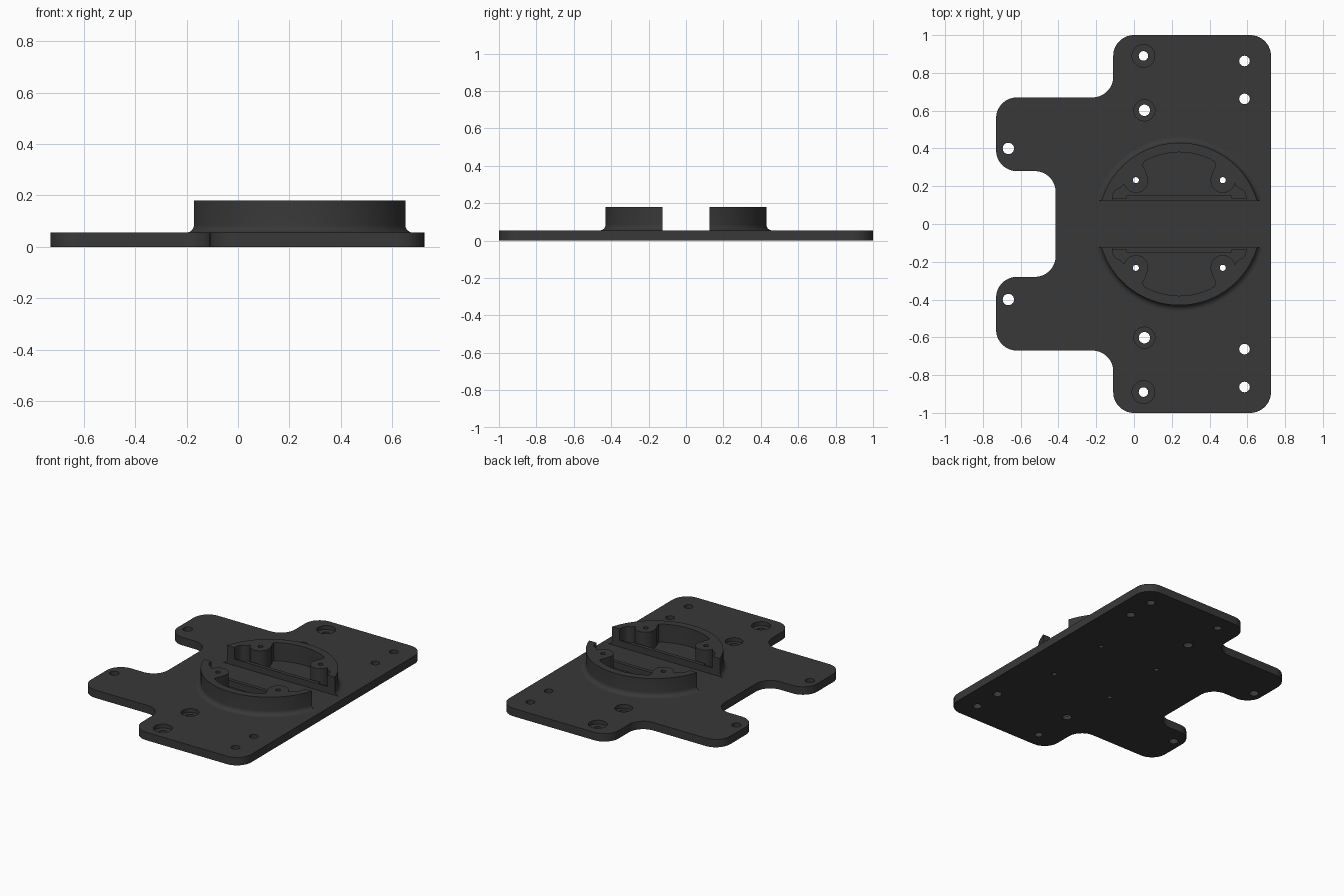
import bpy, bmesh
from math import sin, cos, pi, atan2
from mathutils import Vector

if "Cube" in bpy.data.objects:
    bpy.data.objects.remove(bpy.data.objects["Cube"])

CX, T, TOP = 0.24, 0.055, 0.18   # ring centre, plate thickness, ring height
mat = bpy.data.materials.new("dark_grey")
mat.diffuse_color = (0.04, 0.04, 0.04, 1)
mat.use_nodes = True
mat.node_tree.nodes["Principled BSDF"].inputs["Base Color"].default_value = mat.diffuse_color


def rounded(points, seg=14):
    """Closed outline from (x, y, corner radius)."""
    out, n = [], len(points)
    for i, (x, y, r) in enumerate(points):
        p = Vector((x, y))
        if r == 0:
            out.append(p)
            continue
        a = (Vector(points[i - 1][:2]) - p).normalized()
        b = (Vector(points[(i + 1) % n][:2]) - p).normalized()
        half = a.angle(b) / 2
        c = p + (a + b).normalized() * (r / sin(half))
        t0 = p + a * (r * cos(half) / sin(half)) - c
        t1 = p + b * (r * cos(half) / sin(half)) - c
        s, d = atan2(t0.y, t0.x), atan2(t1.y, t1.x) - atan2(t0.y, t0.x)
        d = (d + pi) % (2 * pi) - pi
        out += [c + r * Vector((cos(s + d * k / seg), sin(s + d * k / seg))) for k in range(seg + 1)]
    return out


def circle(x, y, r, n=40):
    return [Vector((x + r * cos(2 * pi * k / n), y + r * sin(2 * pi * k / n))) for k in range(n)]


def loft(name, layers, bevel=0):
    """Solid through stacked outlines [(outline, z), ...]."""
    bm = bmesh.new()
    rings = [[bm.verts.new((p.x, p.y, z)) for p in o] for o, z in layers]
    n = len(rings[0])
    bm.faces.new(rings[0])
    top = bm.faces.new(rings[-1])
    for lo, hi in zip(rings, rings[1:]):
        for i in range(n):
            j = (i + 1) % n
            bm.faces.new((lo[i], lo[j], hi[j], hi[i]))
    if bevel:
        bmesh.ops.bevel(bm, geom=list(top.edges), offset=bevel, segments=3, profile=0.5, affect='EDGES')
    bmesh.ops.recalc_face_normals(bm, faces=bm.faces)
    me = bpy.data.meshes.new(name)
    bm.to_mesh(me)
    bm.free()
    ob = bpy.data.objects.new(name, me)
    me.materials.append(mat)
    bpy.context.collection.objects.link(ob)
    return ob


def rect(x0, x1, y0, y1):
    return [Vector(p) for p in ((x0, y0), (x1, y0), (x1, y1), (x0, y1))]


def cut(ob, layers):
    cutter = loft("cutter", layers)
    cutter.hide_render = True
    bpy.context.view_layer.objects.active = ob
    m = ob.modifiers.new("cut", 'BOOLEAN')
    m.operation, m.solver, m.object = 'DIFFERENCE', 'EXACT', cutter
    bpy.ops.object.modifier_apply(modifier=m.name)
    bpy.data.objects.remove(cutter)


def smooth(ob):
    bpy.ops.object.select_all(action='DESELECT')
    ob.select_set(True)
    bpy.context.view_layer.objects.active = ob
    bpy.ops.object.shade_smooth_by_angle(angle=0.5)


# base plate outline: upper half mirrored to the lower half
R = 0.11
upper = [(0.725, 1, R), (-0.11, 1, R), (-0.11, 0.67, R), (-0.73, 0.67, R), (-0.73, 0.28, R), (-0.415, 0.28, R)]
outline = rounded(upper + [(x, -y, r) for x, y, r in reversed(upper)])
plate = loft("base_plate", [(outline, 0), (outline, T)], bevel=0.008)

# raised ring with a fillet at its foot
foot = [(0.43 + 0.03 * (1 - sin(a)), T + 0.03 * (1 - cos(a))) for a in [k * pi / 12 for k in range(7)]]
ring = loft("split_ring", [(circle(CX, 0, 0.46, 128), T - 0.005)]
            + [(circle(CX, 0, r, 128), z) for r, z in foot]
            + [(circle(CX, 0, 0.43, 128), TOP)])
cut(ring, [(rect(-0.4, 0.9, -0.125, 0.125), 0), (rect(-0.4, 0.9, -0.125, 0.125), 0.3)])

# pocket outline around the screw bosses (right half, then mirrored)
half = [Vector((0.355, 0.1)), Vector((0.355, 0.125)), Vector((0.35, 0.16)), Vector((0.338, 0.178)),
        Vector((0.315, 0.19)), Vector((0.298, 0.205))]
half += [Vector((0.23 + 0.065 * cos(a), 0.23 + 0.065 * sin(a)))
         for a in [-0.25 - k * (pi - 0.5 + 0.75) / 18 for k in range(19)]]
half += [Vector(p) for p in ((0.178, 0.282), (0.19, 0.302), (0.193, 0.318), (0.184, 0.332))]
half += [Vector((0.38 * sin(a), 0.38 * cos(a))) for a in [0.46 - 0.046 * k for k in range(10)]]
pocket = half + [Vector((0, 0.38))] + [Vector((-p.x, p.y)) for p in reversed(half)]

for s in (1, -1):
    shape = [Vector((CX + p.x, s * p.y)) for p in pocket]
    cut(ring, [(shape, T), (shape, 0.3)])
    # low rail along the channel
    rail = [(-0.115, 0.125), (0.595, 0.125), (0.595, 0.135), (0.52, 0.135), (0.52, 0.15),
            (-0.04, 0.15), (-0.04, 0.135), (-0.115, 0.135)]
    rail = [Vector((x, s * y)) for x, y in rail]
    smooth(loft("channel_rail", [(rail, T - 0.005), (rail, 0.1)]))
    # screw holes: x, y, radius, counterbore radius
    for x, y, r, bore in [(0.05, 0.89, 0.025, 0.06), (0.055, 0.602, 0.03, 0.056), (0.585, 0.863, 0.028, 0),
                          (0.585, 0.662, 0.028, 0), (-0.665, 0.4, 0.03, 0), (0.01, 0.232, 0.016, 0),
                          (0.47, 0.232, 0.016, 0)]:
        hole = circle(x, s * y, r, 32)
        for ob in ([plate, ring] if r < 0.02 else [plate]):
            cut(ob, [(hole, -0.1), (hole, 0.3)])
        if bore:
            c = circle(x, s * y, bore, 40)
            cut(plate, [(c, 0.028), (c, 0.2)])

smooth(plate)
smooth(ring)
